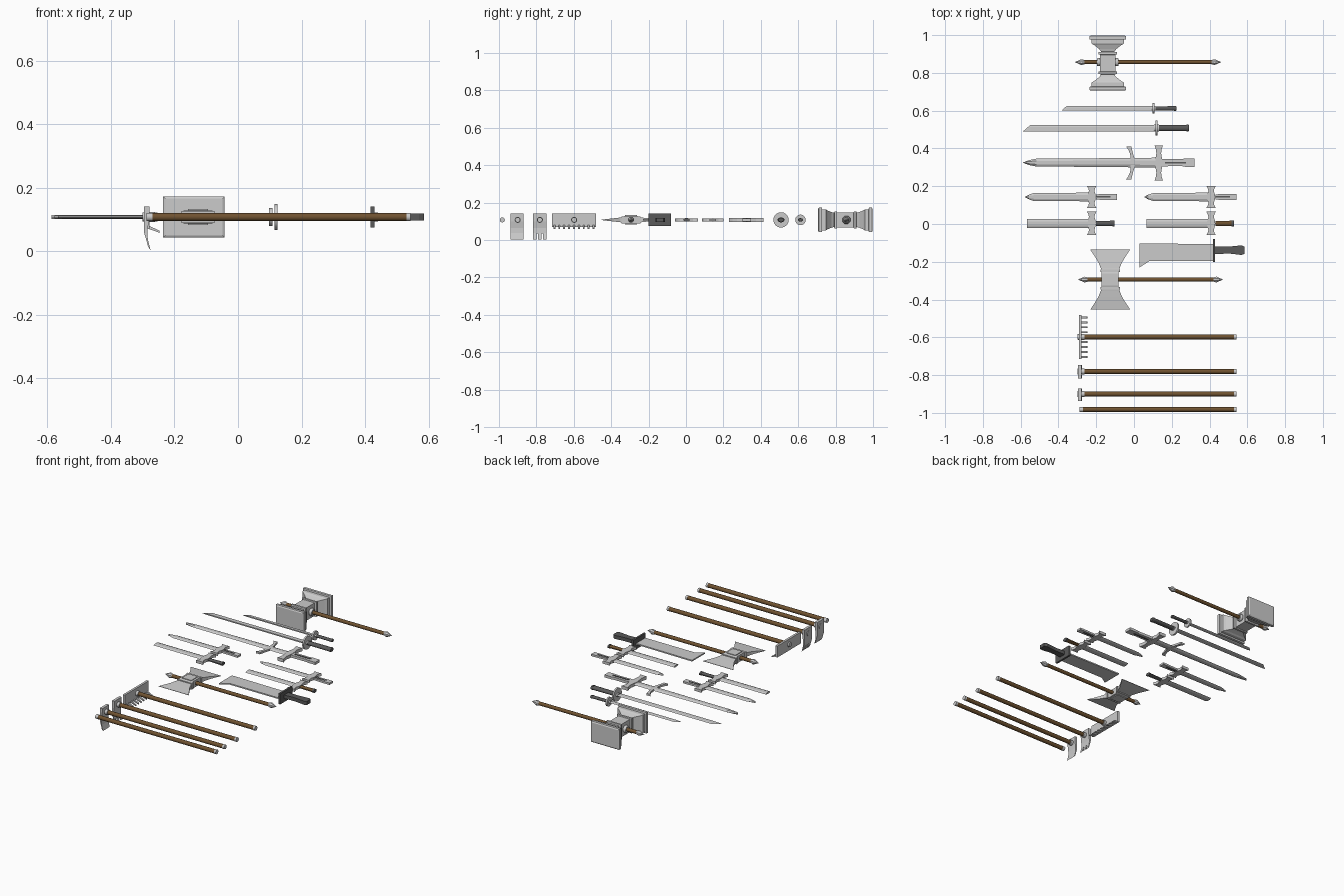
import bpy, bmesh, math

if "Cube" in bpy.data.objects:
    bpy.data.objects.remove(bpy.data.objects["Cube"])

Z = 0.108  # common height of all the weapon axes


def material(name, rgb):
    m = bpy.data.materials.new(name)
    m.diffuse_color = (*rgb, 1)
    m.use_nodes = True
    m.node_tree.nodes["Principled BSDF"].inputs["Base Color"].default_value = m.diffuse_color
    return m


WOOD = material("wood", (0.16, 0.085, 0.03))
DARK = material("dark_grip", (0.1, 0.1, 0.1))


def loft(name, rings, mat=None, smooth=False):
    """Bridge a list of equal-length rings and cap both ends."""
    bm = bmesh.new()
    vs = [[bm.verts.new(p) for p in r] for r in rings]
    n = len(rings[0])
    for a, b in zip(vs, vs[1:]):
        for i in range(n):
            bm.faces.new((a[i], a[(i + 1) % n], b[(i + 1) % n], b[i]))
    bm.faces.new(vs[0])
    bm.faces.new(vs[-1])
    bmesh.ops.recalc_face_normals(bm, faces=bm.faces)
    me = bpy.data.meshes.new(name)
    bm.to_mesh(me)
    bm.free()
    ob = bpy.data.objects.new(name, me)
    bpy.context.collection.objects.link(ob)
    if mat:
        me.materials.append(mat)
    if smooth:
        bpy.ops.object.select_all(action='DESELECT')
        bpy.context.view_layer.objects.active = ob
        ob.select_set(True)
        bpy.ops.object.shade_smooth_by_angle(angle=math.radians(40))
    return ob


def rod(name, y, profile, mat=None, sides=16, flat=1.0):
    """Turned part along x; profile is (x, radius)."""
    ang = [2 * math.pi * (i + .5) / sides for i in range(sides)]
    return loft(name, [[(x, y + r * math.cos(a), Z + r * flat * math.sin(a)) for a in ang]
                       for x, r in profile], mat, True)


def box(name, x0, x1, y0, y1, z0, z1, mat=None):
    return loft(name, [[(x0, y0, z), (x1, y0, z), (x1, y1, z), (x0, y1, z)] for z in (z0, z1)], mat)


def prism(name, pts, half, mat=None):
    """Flat outline in xy, thickened about Z."""
    return loft(name, [[(x, y, Z + s * half) for x, y in pts] for s in (-1, 1)], mat)


def side_prism(name, pts, y0, y1):
    """Outline in xz, thickened along y."""
    return loft(name, [[(x, y, z) for x, z in pts] for y in (y0, y1)])


def blade(name, y, sections, half):
    """Double-edged blade with a flat central band; sections are (x, half width)."""
    return loft(name, [[(x, y + w, Z), (x, y + w * .45, Z + half), (x, y - w * .45, Z + half),
                        (x, y - w, Z), (x, y - w * .45, Z - half), (x, y + w * .45, Z - half)]
                       for x, w in sections])


def head(name, xc, yc, sections):
    """Rectangular sections along y; sections are (offset, half x, half z)."""
    return loft(name, [[(xc - a, yc + d, Z - b), (xc + a, yc + d, Z - b),
                        (xc + a, yc + d, Z + b), (xc - a, yc + d, Z + b)] for d, a, b in sections])


def mirrored(half):
    return [(-d, a, b) for d, a, b in reversed(half)] + half


def spiked_shaft(name, y, x0, x1):
    rod(name + "_shaft", y, [(x0 + .03, .011), (x1 - .03, .011)], WOOD)
    for tag, x, s in (("front", x0, 1), ("rear", x1, -1)):
        rod(f"{name}_{tag}_spike", y, [(x, .001), (x + s * .032, .016), (x + s * .036, .016),
                                       (x + s * .05, .012)], sides=8)


# War hammer
spiked_shaft("hammer", .857, -.312, .46)
head("hammer_head", -.139, .852, mirrored([
    (.044, .04, .04), (.046, .05, .046), (.058, .05, .046), (.06, .034, .038), (.075, .046, .042),
    (.095, .072, .05), (.104, .087, .056), (.124, .087, .056), (.126, .097, .065),
    (.142, .097, .065), (.146, .09, .058)]))
for x in (-.187, -.091):
    rod("hammer_collar", .857, [(x - .01, .019), (x - .005, .023), (x + .005, .023), (x + .01, .019)], sides=8)

# Double axe
spiked_shaft("axe", -.294, -.295, .47)
for s in (1, -1):
    head("axe_blade", -.126, -.294, [(s * d, a, b) for d, a, b in (
        (.04, .046, .015), (.06, .05, .012), (.09, .062, .009), (.125, .083, .005), (.158, .105, .001))])
    head("axe_band", -.126, -.294, [(s * .04, .052, .019), (s * .052, .052, .019)])
head("axe_socket", -.126, -.294, [(-.045, .045, .017), (-.032, .045, .021), (.032, .045, .021), (.045, .045, .017)])
box("axe_panel", -.158, -.094, -.326, -.262, Z - .025, Z + .025)

# Two single-edged curved-tip swords with disc guards
for n, y, w, tip, gx, gr, end in (("short", .612, .012, -.385, .103, .028, .225),
                                  ("long", .508, .017, -.587, .12, .041, .292)):
    loft(n + "_slash_blade", [[(x, y + t, Z), (x, y + w * .4, Z + .003), (x, y - w, Z + .0035),
                               (x, y - w, Z - .0035), (x, y + w * .4, Z - .003)]
                              if x > tip + .001 else [(x, y - w, Z + k * .0005) for k in (0, 1, 2, -1, -2)]
                              for x, t in ((tip, -w), (tip + w * 2.3, w), (gx, w))])
    rod(n + "_slash_guard", y, [(gx - .005, gr), (gx + .005, gr)], sides=24)
    rod(n + "_slash_collar", y, [(gx - .014, w * 1.05), (gx + .012, w * 1.05)], flat=.6)
    rod(n + "_slash_grip", y, [(gx + .012, w * .95), (end - .012, w)], DARK, 12, .7)
    rod(n + "_slash_pommel", y, [(end - .013, w * 1.1), (end - .004, w * 1.1), (end, w * .9)], DARK, 12, .7)


def crossguard(name, x, y, half_len, w, half, sweep=0):
    """Guard flared at its tips; sweep bends the tips towards -x."""
    prof = [(0, w * .95), (.3, w * .8), (.55, w * .6), (.8, w * .75), (1, w * 1.05)]
    prof = [(-t, a) for t, a in prof[:0:-1]] + prof
    right = [(x + a - sweep * t * t, y + t * half_len) for t, a in prof]
    left = [(x - a - sweep * t * t, y + t * half_len) for t, a in reversed(prof)]
    return prism(name, right + left, half)


# Greatsword
blade("greatsword_blade", .325, [(-.587, .001), (-.555, .013), (-.515, .021), (-.3, .022), (.12, .026)], .0065)
crossguard("greatsword_parry_hooks", -.006, .323, .087, .013, .006, .022)
crossguard("greatsword_guard", .131, .323, .092, .021, .01)
prism("greatsword_grip", [(.14, .305), (.25, .307), (.27, .303), (.32, .303),
                          (.32, .347), (.27, .347), (.25, .343), (.14, .345)], .008)
box("greatsword_grip_inlay", .165, .275, .321, .329, Z - .011, Z + .011, DARK)

# Paired swords: pointed pair and square-ended pair
for side, dx in (("left", 0), ("right", .632)):
    y = .143
    blade(side + "_pointed_blade", y, [(-.578 + dx, .001), (-.555 + dx, .013), (-.53 + dx, .021),
                                       (-.22 + dx, .023)], .005)
    crossguard(side + "_pointed_guard", -.224 + dx, y, .058, .024, .0085)
    prism(side + "_pointed_grip", [(-.2 + dx, y - .014), (-.12 + dx, y - .017), (-.09 + dx, y - .017),
                                   (-.09 + dx, y + .017), (-.12 + dx, y + .017), (-.2 + dx, y + .014)], .006)
    box(side + "_pointed_inlay", -.2 + dx, -.125 + dx, y - .004, y + .004, Z - .008, Z + .008, DARK)
    y = .003
    blade(side + "_square_blade", y, [(-.567 + dx, .024), (-.22 + dx, .024)], .005)
    crossguard(side + "_square_guard", -.224 + dx, y, .062, .024, .0085)
    m = DARK if side == "left" else WOOD
    rod(side + "_square_grip", y, [(-.2 + dx, .013), (-.115 + dx, .015)], m, 12, .6)
    rod(side + "_square_pommel", y, [(-.115 + dx, .017), (-.103 + dx, .017)], DARK, 12, .6)

# Machete with hooked tip
prism("machete_blade", [(.03, -.102), (.425, -.107), (.425, -.197), (.08, -.197), (.03, -.23)], .004)
box("machete_guard", .418, .43, -.2, -.08, Z - .033, Z + .033, DARK)
prism("machete_grip", [(.43, -.118), (.5, -.12), (.57, -.113), (.585, -.12), (.585, -.158),
                       (.57, -.164), (.5, -.156), (.43, -.16)], .011, DARK)

# Farm tool poles with metal end caps
for name, y in (("rake", -.598), ("fork", -.781), ("hoe", -.9), ("staff", -.982)):
    rod(name + "_pole", y, [(-.275, .0125), (.535, .0125)], WOOD)
    rod(name + "_front_cap", y, [(-.288, .0135), (-.27, .0135)])
    rod(name + "_rear_cap", y, [(.53, .0135), (.543, .0135)])

# Rake head and slanted tines
box("rake_bar", -.292, -.278, -.716, -.482, .07, .141)
for i in range(9):
    y = -.704 + i * .0262
    side_prism("rake_tine", [(-.285, .083), (-.285, .072), (-.246, .058), (-.248, .065)], y - .005, y + .005)

# Hoe and fork heads: a plate curving down and back
plate = [(-.296, .141), (-.279, .141), (-.28, .1), (-.285, .065), (-.284, .036), (-.289, .036), (-.296, .06)]
lower = [(-.289, .037), (-.284, .037), (-.275, .003), (-.283, .014)]
side_prism("hoe_plate", plate, -.937, -.87)
side_prism("hoe_edge", lower, -.937, -.87)
side_prism("fork_plate", plate, -.818, -.746)
for y in (-.809, -.782, -.755):
    side_prism("fork_tine", lower, y - .009, y + .009)
for name, y in (("rake", -.598), ("fork", -.781), ("hoe", -.9)):
    rod(name + "_socket", y, [(-.3, .015), (-.262, .016)])
